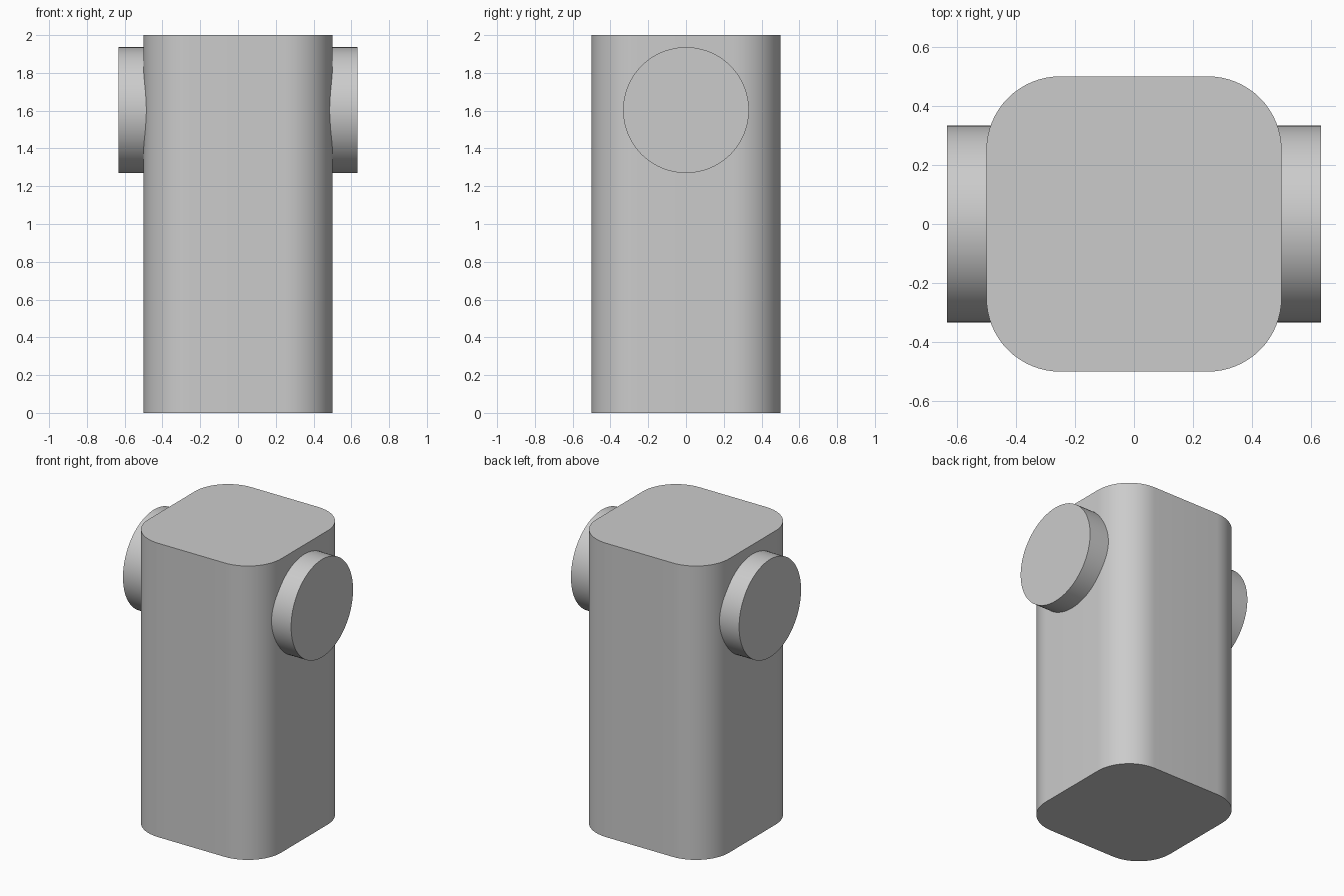
import bpy
import bmesh
from math import radians

cube = bpy.data.objects.get("Cube")
if cube:
    bpy.data.objects.remove(cube, do_unlink=True)

grey = bpy.data.materials.new("light grey")
grey.use_nodes = True
colour = (0.6, 0.6, 0.6, 1)
grey.diffuse_color = colour
grey.node_tree.nodes["Principled BSDF"].inputs["Base Color"].default_value = colour


def finish(obj, name):
    obj.name = name
    obj.data.materials.append(grey)
    bpy.ops.object.select_all(action="DESELECT")
    obj.select_set(True)
    bpy.context.view_layer.objects.active = obj
    bpy.ops.object.shade_smooth_by_angle(angle=radians(30))


# Tall body: a box with its four upright edges rounded
bpy.ops.mesh.primitive_cube_add(size=1, location=(0, 0, 1))
body = bpy.context.object
bm = bmesh.new()
bm.from_mesh(body.data)
for v in bm.verts:
    v.co.z *= 2
upright = [e for e in bm.edges
           if abs(e.verts[0].co.z - e.verts[1].co.z) > 1]
bmesh.ops.bevel(bm, geom=upright, offset=0.25, segments=16,
                profile=0.5, affect="EDGES")
bm.to_mesh(body.data)
bm.free()
finish(body, "body")

# Round side knobs, set into the body
for side, name in ((1, "left_knob"), (-1, "right_knob")):
    bpy.ops.mesh.primitive_cylinder_add(
        vertices=96, radius=0.333, depth=0.333,
        location=(side * 0.4665, 0, 1.603), rotation=(0, radians(90), 0))
    finish(bpy.context.object, name)
